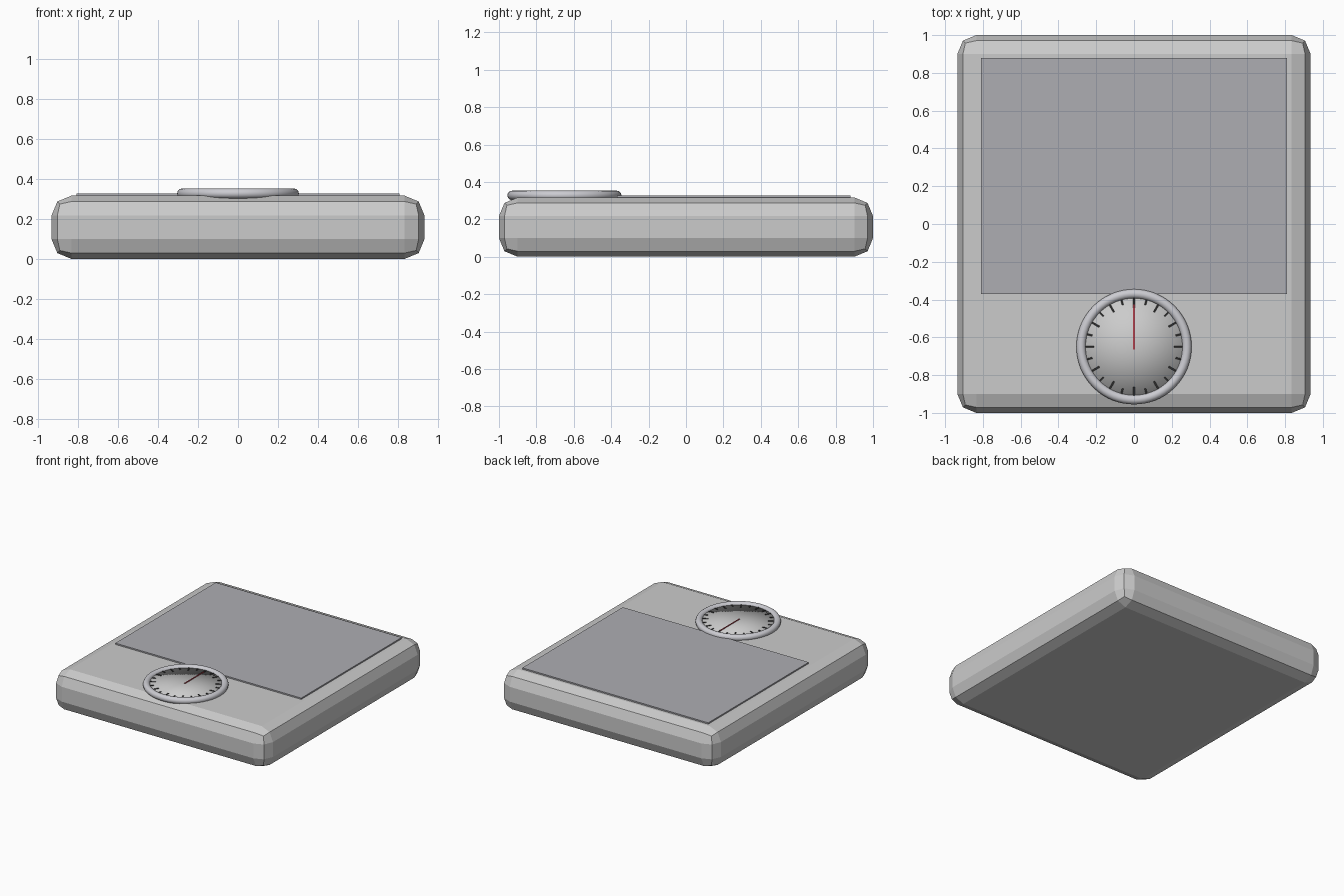
import bpy, math

if "Cube" in bpy.data.objects:
    bpy.data.objects.remove(bpy.data.objects["Cube"])

DIAL_Y = -0.65
FACE_Z = 0.336


def paint(ob, name, rgb):
    mat = bpy.data.materials.get(name) or bpy.data.materials.new(name)
    mat.diffuse_color = (*rgb, 1)
    mat.use_nodes = True
    mat.node_tree.nodes["Principled BSDF"].inputs["Base Color"].default_value = mat.diffuse_color
    ob.data.materials.append(mat)


def box(name, size, loc, rot=0.0):
    bpy.ops.mesh.primitive_cube_add(size=1, location=loc)
    ob = bpy.context.object
    ob.name = name
    ob.scale = size
    bpy.ops.object.transform_apply(location=False, rotation=False, scale=True)
    ob.rotation_euler.z = rot
    return ob


# body with faceted rounded edges
body = box("scale_body", (1.87, 2.0, 0.317), (0, 0, 0.1585))
bev = body.modifiers.new("rounded_edges", 'BEVEL')
bev.width = 0.1
bev.segments = 2

# standing mat
mat = box("standing_mat", (1.62, 1.25, 0.025), (0, 0.255, 0.315))
paint(mat, "mat_grey", (0.42, 0.42, 0.45))

# dial rim
bpy.ops.mesh.primitive_torus_add(major_radius=0.28, minor_radius=0.025,
                                 major_segments=64, minor_segments=16,
                                 location=(0, DIAL_Y, 0.328))
rim = bpy.context.object
rim.name = "dial_rim"
bpy.ops.object.shade_smooth()
paint(rim, "rim_grey", (0.6, 0.6, 0.64))

# dial face, softly shaded across its edge
bpy.ops.mesh.primitive_cylinder_add(vertices=64, radius=0.275, depth=0.03,
                                    end_fill_type='TRIFAN',
                                    location=(0, DIAL_Y, FACE_Z - 0.015))
face = bpy.context.object
face.name = "dial_face"
bpy.ops.object.shade_smooth()
paint(face, "face_white", (0.9, 0.9, 0.9))

# tick marks, every second one longer
for i in range(24):
    a = i * math.tau / 24
    length = 0.045 if i % 2 == 0 else 0.028
    r = 0.257 - length / 2
    tick = box(f"tick_{i:02d}", (0.009, length, 0.003),
               (r * math.sin(a), DIAL_Y + r * math.cos(a), FACE_Z + 0.001), -a)
    paint(tick, "tick_black", (0.03, 0.03, 0.03))

# needle pointing to the zero mark
needle = box("needle", (0.008, 0.24, 0.004), (0, DIAL_Y + 0.105, FACE_Z + 0.003))
paint(needle, "needle_red", (0.45, 0.05, 0.07))
